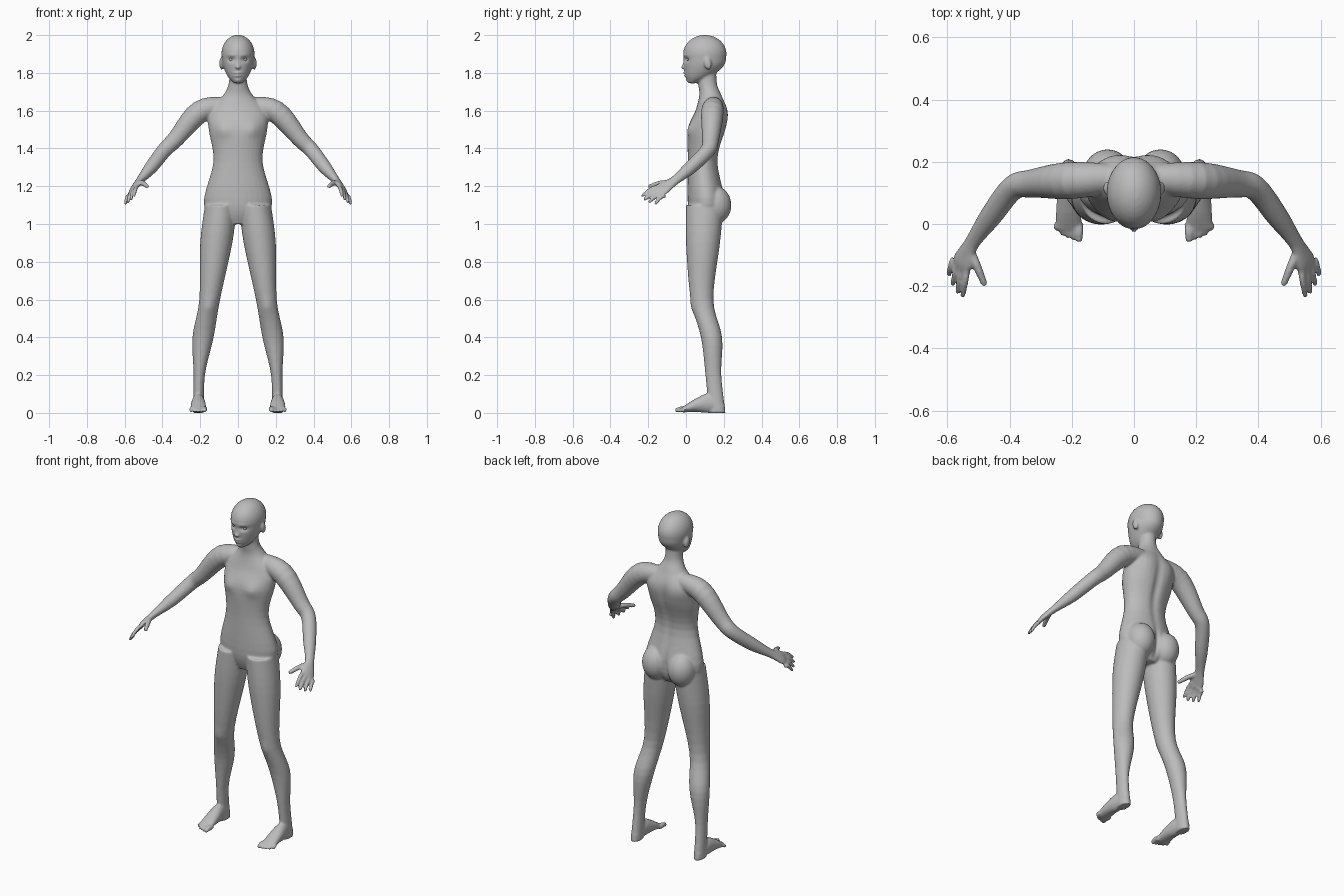
import bpy, bmesh
from math import cos, sin, exp, pi, tau
from mathutils import Vector, Matrix

default_cube = bpy.data.objects.get("Cube")
if default_cube:
    bpy.data.objects.remove(default_cube)

# one plain grey for everything
grey = (.5, .5, .5, 1)
skin = bpy.data.materials.new("plain_grey")
skin.use_nodes = True
skin.diffuse_color = grey
skin.node_tree.nodes["Principled BSDF"].inputs["Base Color"].default_value = grey

bm = bmesh.new()
RIGHT, BACK, UP = Vector((1, 0, 0)), Vector((0, 1, 0)), Vector((0, 0, 1))


def sides(x):
    """Parts off the centre line are built on both sides."""
    return (1, -1) if x else (1,)


def spline(rings, steps=5):
    """Catmull-Rom curve through rings of position and two radii."""
    keys = [Vector(ring) for ring in rings]
    keys = [keys[0], *keys, keys[-1]]
    path = []
    for before, start, end, after in zip(keys, keys[1:], keys[2:], keys[3:]):
        leave, arrive = (end - before) / 2, (after - start) / 2
        for step in range(steps):
            t = step / steps
            ease = t * t * (3 - 2 * t)
            path.append(start.lerp(end, ease) + leave * (t * (1 - t) ** 2) - arrive * (t * t * (1 - t)))
    return path + [keys[-1]]


def tube(rings, across=RIGHT, depth=None, count=32):
    """Closed loft of ellipses, square to the path unless depth fixes their plane."""
    path = spline(rings)
    for side in sides(path[0].x):
        loops = []
        for previous, ring, following in zip([path[0]] + path, path, path[1:] + [path[-1]]):
            x, y, z, width, thick = ring
            along = (following - previous).to_3d()
            second = depth or along.cross(across).normalized()
            first = across if depth else second.cross(along).normalized()
            loop = []
            for k in range(count):
                angle = tau * k / count
                point = Vector((x, y, z)) + first * (width * cos(angle)) + second * (thick * sin(angle))
                loop.append(bm.verts.new((point.x * side, point.y, max(point.z, 0))))
            loops.append(loop)
        for lower, upper in zip(loops, loops[1:]):
            for k in range(count):
                bm.faces.new((lower[k - 1], lower[k], upper[k], upper[k - 1]))
        bm.faces.new(loops[0])
        bm.faces.new(loops[-1])


def blob(centre, radii, tilt=0):
    x, y, z = centre
    for side in sides(x):
        place = Matrix.Translation((x * side, y, z))
        place = place @ Matrix.Rotation(tilt, 4, 'X') @ Matrix.Diagonal((*radii, 1))
        bmesh.ops.create_uvsphere(bm, u_segments=32, v_segments=16, radius=1, matrix=place)


def digit(root, tip, thick, arch):
    """Finger or toe: a bent tube with a rounded end."""
    middle = root.lerp(tip, .5) + UP * arch
    end = thick * .8
    tube([(*root, thick, thick), (*middle, thick, thick), (*tip, end, end)], count=16)
    blob(tip, (end, end, end))


# torso and neck: height, centre depth, half width, half depth
torso = [(1, .1, .06, .06), (1.1, .11, .18, .1), (1.33, .09, .13, .08), (1.5, .11, .155, .1),
         (1.6, .135, .155, .085), (1.68, .13, .08, .06), (1.74, .115, .05, .05), (1.82, .11, .045, .05)]
tube([(0, y, z, width, thick) for z, y, width, thick in torso], depth=BACK)
# seat
blob((.085, .155, 1.1), (.08, .085, .1))

# head: cranium, jaw, nose, ears
blob((0, .1, 1.9), (.088, .115, .101))
jaw = [(1.745, .035, .02, .02), (1.78, .065, .054, .067), (1.84, .095, .08, .107), (1.9, .1, .087, .114)]
tube([(0, y, z, width, thick) for z, y, width, thick in jaw], depth=BACK)
blob((0, -.003, 1.85), (.009, .013, .03), tilt=-.4)
blob((0, -.014, 1.83), (.013, .013, .009))
blob((.087, .115, 1.85), (.012, .02, .034), tilt=.2)

# legs
tube([(.09, .1, 1.1, .085, .1), (.115, .09, .9, .085, .09), (.15, .085, .6, .055, .06),
      (.185, .135, .4, .056, .056), (.205, .145, .2, .03, .042), (.21, .165, 0, .03, .045)], depth=BACK)

# feet and toes
tube([(.21, .2, .03, .02, .02), (.21, .12, .05, .033, .05), (.21, .05, .04, .04, .035),
      (.21, -.02, .016, .043, .014)], depth=UP)
for toe in range(5):
    thick = .01 if toe else .015
    root = Vector((.177 + .018 * toe, 0, .018))
    tip = Vector((root.x, .002 * toe * toe - .048, thick))
    digit(root, tip, thick, arch=.004)

# arms running into the palms
tube([(.05, .145, 1.63, .04, .045), (.2, .14, 1.595, .06, .06), (.33, .13, 1.45, .045, .045),
      (.39, .115, 1.39, .04, .04), (.46, .025, 1.3, .036, .035), (.52, -.06, 1.23, .027, .02),
      (.55, -.12, 1.19, .042, .015), (.56, -.14, 1.17, .036, .011)],
     across=Vector((1, 1, -1)).normalized())

# fingers fan from the first knuckle to the last, the middle ones longer
first_knuckle, last_knuckle = Vector((.535, -.14, 1.2)), Vector((.58, -.11, 1.15))
first_tip, last_tip = Vector((.55, -.23, 1.15)), Vector((.595, -.16, 1.11))
for finger in range(4):
    t = finger / 3
    root, tip = first_knuckle.lerp(last_knuckle, t), first_tip.lerp(last_tip, t)
    digit(root, tip + (tip - root) * (sin(pi * t) * .15), .011, arch=.01)
# thumbs
digit(Vector((.525, -.085, 1.22)), Vector((.482, -.19, 1.2)), .014, arch=.006)

# fuse all parts into one skin
bmesh.ops.recalc_face_normals(bm, faces=bm.faces)
parts_mesh = bpy.data.meshes.new("body_parts")
bm.to_mesh(parts_mesh)
bm.free()
parts = bpy.data.objects.new("body_parts", parts_mesh)
bpy.context.collection.objects.link(parts)
fuse = parts.modifiers.new("fuse", 'REMESH')
fuse.mode, fuse.voxel_size = 'VOXEL', .006
relax = parts.modifiers.new("relax", 'SMOOTH')
relax.factor, relax.iterations = .5, 5
evaluated = parts.evaluated_get(bpy.context.evaluated_depsgraph_get())
skin_mesh = bpy.data.meshes.new_from_object(evaluated)
bpy.data.objects.remove(parts)
body = bpy.data.objects.new("body", skin_mesh)
bpy.context.collection.objects.link(body)

# sculpted forms: centre, half width, half height, push along depth
forms = {
    "eye sockets": ((.035, 0, 1.87), .02, .012, .013),
    "brows": ((.033, 0, 1.894), .025, .008, -.004),
    "upper lip": ((0, 0, 1.8), .02, .006, -.009),
    "lower lip": ((0, 0, 1.784), .018, .005, -.008),
    "chin": ((0, 0, 1.758), .02, .01, -.006),
    "chest": ((.085, 0, 1.5), .045, .04, -.014),
    "shoulder blades": ((.08, .22, 1.56), .05, .08, .008),
    "spine": ((0, .2, 1.42), .025, .2, -.012),
    "seat cleft": ((0, .23, 1.09), .015, .08, -.02),
    "knees": ((.155, .03, .56), .03, .04, -.006),
}
for vert in skin_mesh.vertices:
    point = vert.co.copy()
    for (x, y, z), width, height, push in forms.values():
        spread = ((abs(point.x) - x) / width) ** 2 + ((point.z - z) / height) ** 2
        spread += ((point.y - y) / .06) ** 2
        vert.co.y += push * exp(-spread)
skin_mesh.materials.clear()
skin_mesh.materials.append(skin)
skin_mesh.shade_smooth()

# eyes
for name, side in (("left_eye", 1), ("right_eye", -1)):
    bpy.ops.mesh.primitive_uv_sphere_add(radius=.0125, location=(.035 * side, .018, 1.872))
    eye = bpy.context.object
    eye.name = name
    eye.data.materials.append(skin)
    bpy.ops.object.shade_smooth()
